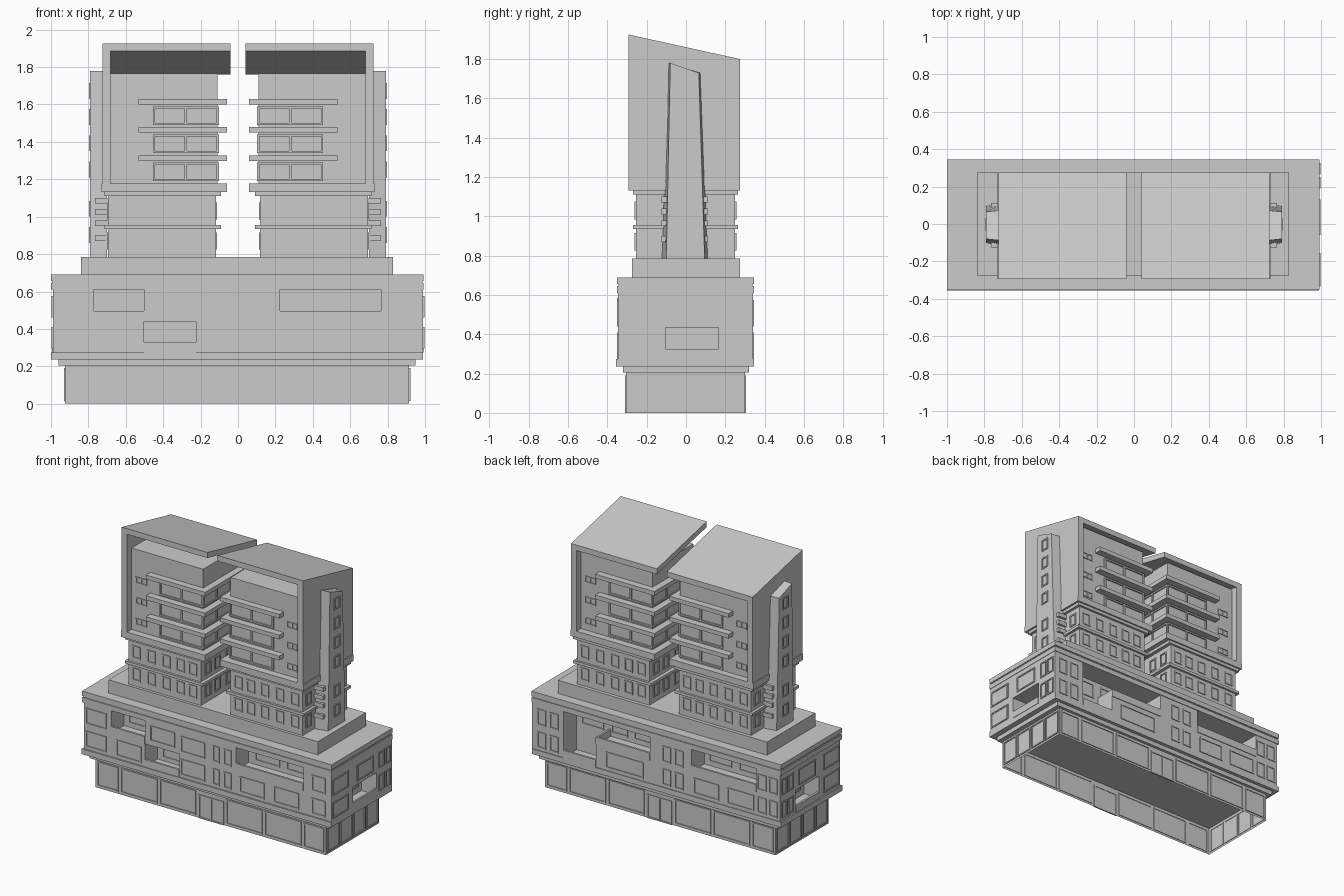
import bpy, bmesh

if "Cube" in bpy.data.objects:
    bpy.data.objects.remove(bpy.data.objects["Cube"])


def make(name, boxes):
    """One object from a list of boxes (x0,x1,y0,y1,z0,z1)."""
    bm = bmesh.new()
    for b in boxes:
        xs, ys, zs = sorted(b[0:2]), sorted(b[2:4]), sorted(b[4:6])
        for v in bmesh.ops.create_cube(bm, size=1)['verts']:
            v.co = (xs[v.co.x > 0], ys[v.co.y > 0], zs[v.co.z > 0])
    return finish(name, bm)


def finish(name, bm):
    bmesh.ops.recalc_face_normals(bm, faces=bm.faces)
    me = bpy.data.meshes.new(name)
    bm.to_mesh(me)
    bm.free()
    ob = bpy.data.objects.new(name, me)
    bpy.context.collection.objects.link(ob)
    return ob


def prism(name, ring_a, ring_b):
    """Closed solid between two matching rings of points."""
    bm = bmesh.new()
    a = [bm.verts.new(p) for p in ring_a]
    b = [bm.verts.new(p) for p in ring_b]
    n = len(a)
    bm.faces.new(a)
    bm.faces.new(b)
    for i in range(n):
        bm.faces.new((a[i], a[(i + 1) % n], b[(i + 1) % n], b[i]))
    return finish(name, bm)


def window(axis, pos, out, u0, u1, z0, z1, mullions=0, t=0.009, d=0.006):
    """Raised window frame on the wall axis=pos, facing direction out."""
    u0, u1 = sorted((u0, u1))
    bars = [(u0, u1, z0, z0 + t), (u0, u1, z1 - t, z1),
            (u0, u0 + t, z0 + t, z1 - t), (u1 - t, u1, z0 + t, z1 - t)]
    for i in range(mullions):
        c = u0 + (u1 - u0) * (i + 1) / (mullions + 1)
        bars.append((c - t / 2, c + t / 2, z0 + t, z1 - t))
    p, q = pos - 0.004 * out, pos + d * out
    if axis == 'y':
        return [(a, b, p, q, c, e) for a, b, c, e in bars]
    return [(p, q, a, b, c, e) for a, b, c, e in bars]


# ground floor shell, open underneath
ground = make("ground_floor", [(-.925, .915, -.305, .30, 0, .205)])
bm = bmesh.new()
bm.from_mesh(ground.data)
bmesh.ops.delete(bm, geom=[f for f in bm.faces if f.normal.z < -.9], context='FACES')
bm.to_mesh(ground.data)
bm.free()

# shopfront frames and doors
shop = []
for y, o in ((-.305, -1), (.30, 1)):
    for a, b in ((-.91, -.74), (-.72, -.43), (-.41, -.12), (.12, .41), (.43, .72), (.74, .90)):
        shop += window('y', y, o, a, b, .015, .19)
    shop += window('y', y, o, -.10, .10, 0, .17, 1)
for x, o in ((-.925, -1), (.915, 1)):
    for i in range(4):
        a = -.29 + i * .147
        shop += window('x', x, o, a, a + .137, .015, .19)
make("shopfront_frames", shop)

# podium ledges and roof steps
make("lower_ledges", [(-.96, .95, -.32, .32, .205, .237), (-1, .99, -.355, .345, .237, .275)])
make("podium_cornice", [(-1, .993, -.35, .345, .61, .645), (-.993, .987, -.343, .338, .645, .655),
                        (-1, .993, -.35, .345, .655, .69)])
make("podium_roof_step", [(-.84, .83, -.275, .275, .69, .785)])

# podium body with recessed terraces cut in
body = make("podium_body", [(-.99, .99, -.345, .34, .275, .61)])
cuts = [(-.77, -.503, -.5, -.20, .445, .7), (-.503, -.225, -.5, -.20, .2, .44),
        (.225, .765, -.5, -.20, .445, .7),
        (.05, .74, .19, .5, .445, .7), (.48, .74, .19, .5, .2, .5),
        (-.80, -.28, .19, .5, .445, .7),
        (.87, 1.2, -.105, .165, .2, .435), (-1.2, -.87, -.105, .165, .2, .435)]
bpy.context.view_layer.objects.active = body
for c in cuts:
    cutter = make("cutter", [c])
    cutter.hide_render = True
    mod = body.modifiers.new("cut", 'BOOLEAN')
    mod.operation, mod.solver, mod.object = 'DIFFERENCE', 'EXACT', cutter
    bpy.ops.object.modifier_apply(modifier=mod.name)
    bpy.data.objects.remove(cutter)

# terrace parapets
make("terrace_parapets", [
    (-.77, -.503, -.35, -.335, .44, .495), (-.516, -.503, -.335, -.20, .44, .495),
    (-.503, -.225, -.35, -.335, .275, .33), (.225, .765, -.35, -.335, .44, .495),
    (.05, .48, .33, .345, .44, .495), (.467, .48, .19, .33, .44, .495),
    (.48, .74, .33, .345, .275, .33), (-.80, -.28, .33, .345, .44, .495),
    (.98, .993, -.105, .165, .275, .325), (-.995, -.98, -.105, .165, .275, .325)])

# podium windows
pw = []
UP, LO = (.46, .575), (.295, .41)
for z in (UP, LO):
    for a, b in ((-.975, -.81), (-.215, -.02), (.83, .94)):
        pw += window('y', -.345, -1, a, b, *z)
    for a, b in ((.04, .095), (.13, .19)):
        pw += window('y', -.345, -1, a, b, *z)
    for a in (.78, .88, -.12, -.22, -.88, -.97):
        pw += window('y', .34, 1, a, a + .07, *z)
    for s in (-1, 1):
        pw += window('x', .99 * s, s, -.335, -.155, *z)
        for a in (.19, .265):
            pw += window('x', .99 * s, s, a, a + .06, *z)
for s in (-1, 1):
    pw += window('x', .99 * s, s, -.06, .13, *UP)
    pw += window('x', .87 * s, s, -.06, .13, .32, .425)
for a, b in ((-.73, -.53), (.255, .455), (.53, .73)):
    pw += window('y', -.345, -1, a, b, *LO)
pw += window('y', -.345, -1, -.46, -.26, .475, .585)
pw += window('y', -.20, -1, -.46, -.26, .30, .415)
for a, b in ((-.73, -.53), (.28, .475), (.53, .73)):
    pw += window('y', -.20, -1, a, b, .475, .585)
for a, b in ((.10, .40), (-.50, -.30), (-.78, -.57)):
    pw += window('y', .34, 1, a, b, *LO)
for a, b in ((.10, .28), (.33, .46), (.52, .70), (-.50, -.32), (-.76, -.56)):
    pw += window('y', .19, 1, a, b, .475, .585)
make("podium_windows", pw)

# twin towers
for s, side in ((-1, "left"), (1, "right")):
    def box(x0, x1, *r):
        return (x0 * s, x1 * s, *r)

    make(side + "_tower_base", [box(.118, .695, -.255, .25, .785, 1.13)])
    make(side + "_tower_bands", [box(.092, .715, -.27, .265, .935, .955),
                                 box(.092, .715, -.27, .265, 1.11, 1.132),
                                 box(.06, .73, -.293, .275, 1.132, 1.178)])
    make(side + "_tower_block", [box(.11, .69, -.24, .225, 1.178, 1.765)])
    make(side + "_balcony_slabs", [box(.06, .533, -.29, .275, z, z + .03) for z in (1.298, 1.45, 1.60)])

    # folded frame: outer wall with sloping roof
    prof = [(.725, 1.178), (.725, 0), (.04, 0), (.04, -.04), (.682, -.04), (.682, 1.178)]
    rings = [[(x * s, y, z if z > .5 else top + z) for x, z in prof]
             for y, top in ((-.293, 1.925), (.275, 1.80))]
    prism(side + "_roof_frame", *rings)

    # tapering stair fin
    fin = [[(.70 * s, a, z), (.70 * s, b, z2), (.79 * s, c, z2), (.79 * s, d, z)]
           for a, b, c, d, z, z2 in ((-.122, .11, .095, -.10, .785, .785),
                                     (-.09, .075, .065, -.08, 1.78, 1.73))]
    prism(side + "_stair_fin", *fin)
    make(side + "_fin_bands", [box(.69, .765, -.125, .113, z, z + .03) for z in (.87, .95, 1.01, 1.07)])
    fw = []
    for z in (.86, 1.0, 1.21, 1.35, 1.49, 1.63):
        fw += window('x', .79 * s, s, -.035, .03, z, z + .085)
    make(side + "_fin_windows", fw)

    # tower windows
    tw = []
    for y, o in ((-.255, -1), (.25, 1)):
        for z in (.825, .985):
            for a in (.15, .25, .36, .48, .60):
                tw += window('y', y, o, a * s, (a + .065) * s, z, z + .09)
    for z in (.825, .985):
        for a in (-.21, -.10, .03, .14):
            tw += window('x', .118 * s, -s, a, a + .065, z, z + .09)
        for a in (-.22, .15):
            tw += window('x', .695 * s, s, a, a + .065, z, z + .09)
    for z in (1.19, 1.34, 1.49):
        for y, o in ((-.24, -1), (.225, 1)):
            tw += window('y', y, o, .104 * s, .455 * s, z, z + .10, 1, .011, .01)
            tw += window('y', y, o, .56 * s, .645 * s, z + .035, z + .08, 1, .006)
        tw += window('x', .11 * s, -s, -.245, .23, z, z + .10, 2, .011, .008)
    make(side + "_tower_windows", tw)
